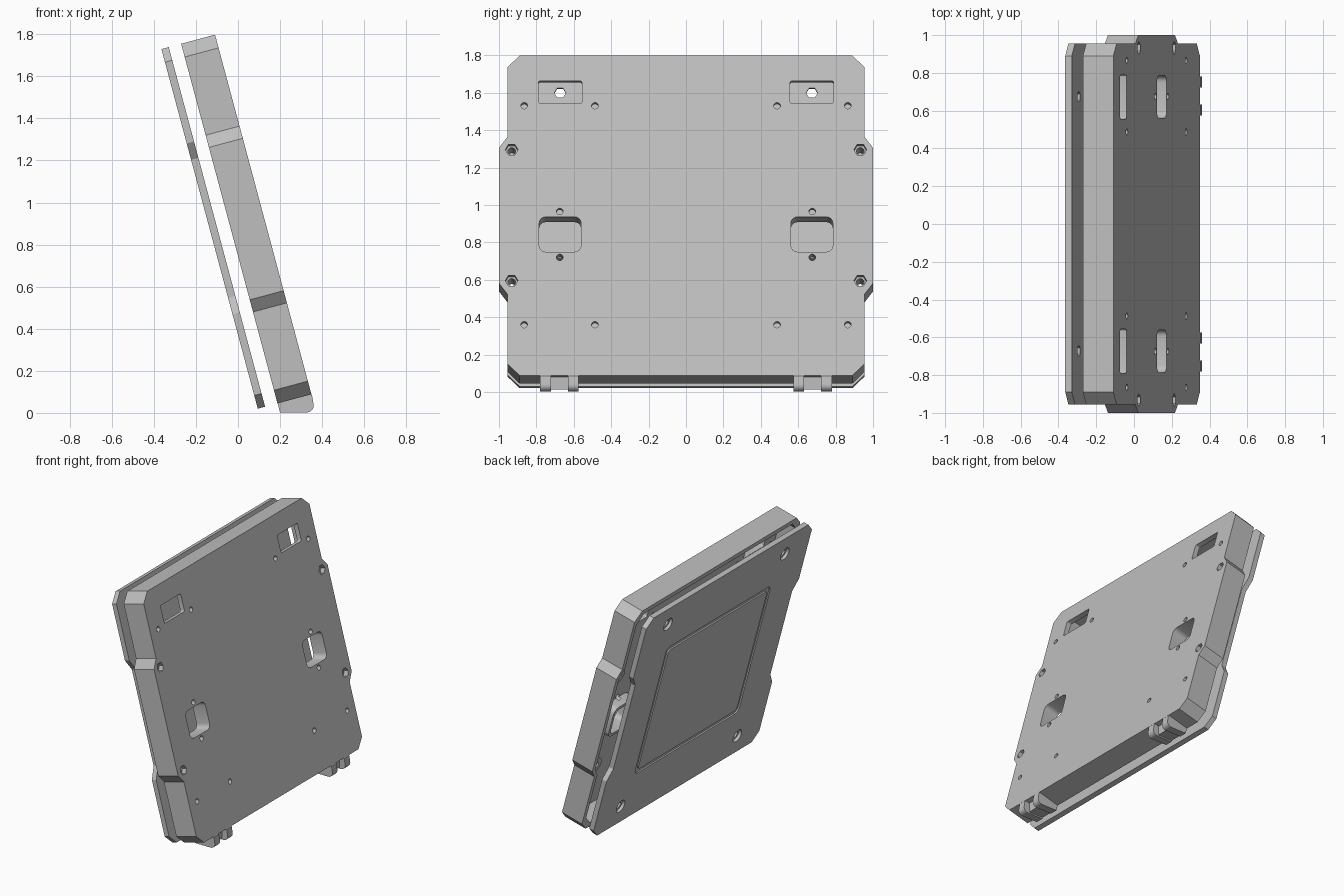
import bpy, bmesh, math
from mathutils import Matrix

cube = bpy.data.objects.get("Cube")
if cube:
    bpy.data.objects.remove(cube)

grey = bpy.data.materials.new("mid grey")
grey.use_nodes = True
COLOUR = (0.52, 0.52, 0.52, 1)
grey.diffuse_color = COLOUR
grey.node_tree.nodes["Principled BSDF"].inputs["Base Color"].default_value = COLOUR

# Parts are modelled upright (x = depth, y = width, z = height), then leaned back
LEAN = Matrix.Rotation(math.radians(-15), 4, 'Y')
MIDDLE = 0.88          # centre height of both panels
SIDES = (-1, 1)


def solid(name, points, start, end, axis='X'):
    """Extrude a closed profile: (y, z) along x, or (x, z) along y."""
    bm = bmesh.new()
    rings = []
    for d in (start, end):
        rings.append([bm.verts.new((d, a, b) if axis == 'X' else (a, d, b)) for a, b in points])
    bm.faces.new(rings[0])
    bm.faces.new(rings[1][::-1])
    for i in range(len(points)):
        j = (i + 1) % len(points)
        bm.faces.new((rings[0][i], rings[1][i], rings[1][j], rings[0][j]))
    bmesh.ops.recalc_face_normals(bm, faces=bm.faces)
    mesh = bpy.data.meshes.new(name)
    bm.to_mesh(mesh)
    bm.free()
    mesh.materials.append(grey)
    obj = bpy.data.objects.new(name, mesh)
    bpy.context.collection.objects.link(obj)
    return obj


def combine(target, tool, operation='DIFFERENCE'):
    """Apply a boolean and discard the tool."""
    mod = target.modifiers.new("boolean", 'BOOLEAN')
    mod.operation, mod.object, mod.solver = operation, tool, 'EXACT'
    bpy.context.view_layer.objects.active = target
    bpy.ops.object.modifier_apply(modifier=mod.name)
    bpy.data.objects.remove(tool)


def panel_outline(waist, waist_half, step_half, inset=0.0):
    """Chamfered panel whose middle is wider or narrower than its ends."""
    quarter = [(waist, waist_half), (0.955, step_half), (0.955, 0.82), (0.89, 0.885)]
    q = [(y - inset, z - inset * (i > 1)) for i, (y, z) in enumerate(quarter)]
    right = [(y, -z) for y, z in reversed(q)] + q
    return [(y, MIDDLE + z) for y, z in right + [(-y, z) for y, z in reversed(right)]]


def polygon(y, z, radius, sides):
    return [(y + radius * math.cos(math.tau * i / sides),
             z + radius * math.sin(math.tau * i / sides)) for i in range(sides)]


def rounded(y, z, half_w, half_h, radius, steps=4):
    """Rectangle with rounded corners."""
    pts = []
    for k, (sy, sz) in enumerate(((1, 1), (-1, 1), (-1, -1), (1, -1))):
        for i in range(steps + 1):
            a = math.pi / 2 * (k + i / steps)
            pts.append((y + sy * (half_w - radius) + radius * math.cos(a),
                        z + sz * (half_h - radius) + radius * math.sin(a)))
    return pts


# Hollow front tray
tray = solid("front_tray", panel_outline(1.0, 0.375, 0.435), 0.193, 0.36)
combine(tray, solid("cavity", panel_outline(1.0, 0.375, 0.435, 0.035), 0.15, 0.325))

WINDOW_Y, UPPER_Z, LOWER_Z = 0.673, 1.563, 0.776
BOLT_HEIGHTS = (0.52, 1.245)

for s in SIDES:
    # Tunnel sleeves and bolt bosses inside the tray
    combine(tray, solid("sleeve", rounded(s * WINDOW_Y, LOWER_Z, 0.135, 0.118, 0.05), 0.25, 0.34), 'UNION')
    for z in BOLT_HEIGHTS:
        combine(tray, solid("boss", polygon(s * 0.932, z, 0.055, 16), 0.21, 0.34), 'UNION')

    # Window openings
    combine(tray, solid("opening", rounded(s * WINDOW_Y, UPPER_Z, 0.116, 0.063, 0.01), 0.1, 0.4))
    combine(tray, solid("opening", rounded(s * WINDOW_Y, LOWER_Z, 0.112, 0.097, 0.035), 0.1, 0.4))

    # Hexagonal bolt recesses with round bores
    for z in BOLT_HEIGHTS:
        combine(tray, solid("bore", polygon(s * 0.932, z, 0.021, 12), 0.1, 0.4))
        combine(tray, solid("recess", polygon(s * 0.932, z, 0.034, 6), 0.325, 0.4))

    # Small screw holes
    for y, z in ((0.865, 1.488), (0.487, 1.488), (0.865, 0.276), (0.487, 0.276),
                 (0.675, 0.903), (0.675, 0.649)):
        combine(tray, solid("screw_hole", polygon(s * y, z, 0.018, 12), 0.3, 0.4))

# Rear plate
plate = solid("rear_plate", panel_outline(0.905, 0.34, 0.42), 0.096, 0.132)
for s in SIDES:
    for z in (0.14, 1.62):
        combine(plate, solid("bore", polygon(s * 0.673, z, 0.031, 6), 0.0, 0.2))
        combine(plate, solid("counterbore", polygon(s * 0.673, z, 0.047, 20), 0.0, 0.116))

# Shallow square groove on the back of the plate
groove = solid("groove", rounded(0, MIDDLE, 0.6, 0.515, 0.04), 0.05, 0.106)
combine(groove, solid("groove_core", rounded(0, MIDDLE, 0.57, 0.485, 0.025), 0.0, 0.2))
combine(plate, groove)

for obj in (tray, plate):
    obj.data.transform(LEAN)

# Foot lugs: pairs of rounded knuckles joined by a set-back web
round_nose = [(0.325 + 0.035 * math.cos(a), 0.035 + 0.033 * math.sin(a))
              for a in (math.radians(15 * i - 90) for i in range(8))]
knuckle = [(0.182, 0.07), (0.2, 0.002)] + round_nose + [(0.352, 0.085), (0.335, 0.1)]
web = [(0.182, 0.065), (0.198, 0.012), (0.315, 0.012), (0.315, 0.09)]
for s, side in zip(SIDES, ("right", "left")):
    lug = solid(side + "_foot_lug", web, s * 0.62, s * 0.735, 'Y')
    for a, b in ((0.575, 0.632), (0.722, 0.78)):
        combine(lug, solid("knuckle", knuckle, s * a, s * b, 'Y'), 'UNION')

# Smooth the round bores while keeping edges sharp
bpy.ops.object.select_all(action='DESELECT')
for obj in bpy.context.scene.objects:
    if obj.type == 'MESH' and obj.data.materials and obj.data.materials[0] == grey:
        obj.select_set(True)
        bpy.context.view_layer.objects.active = obj
bpy.ops.object.shade_smooth_by_angle(angle=math.radians(32))
